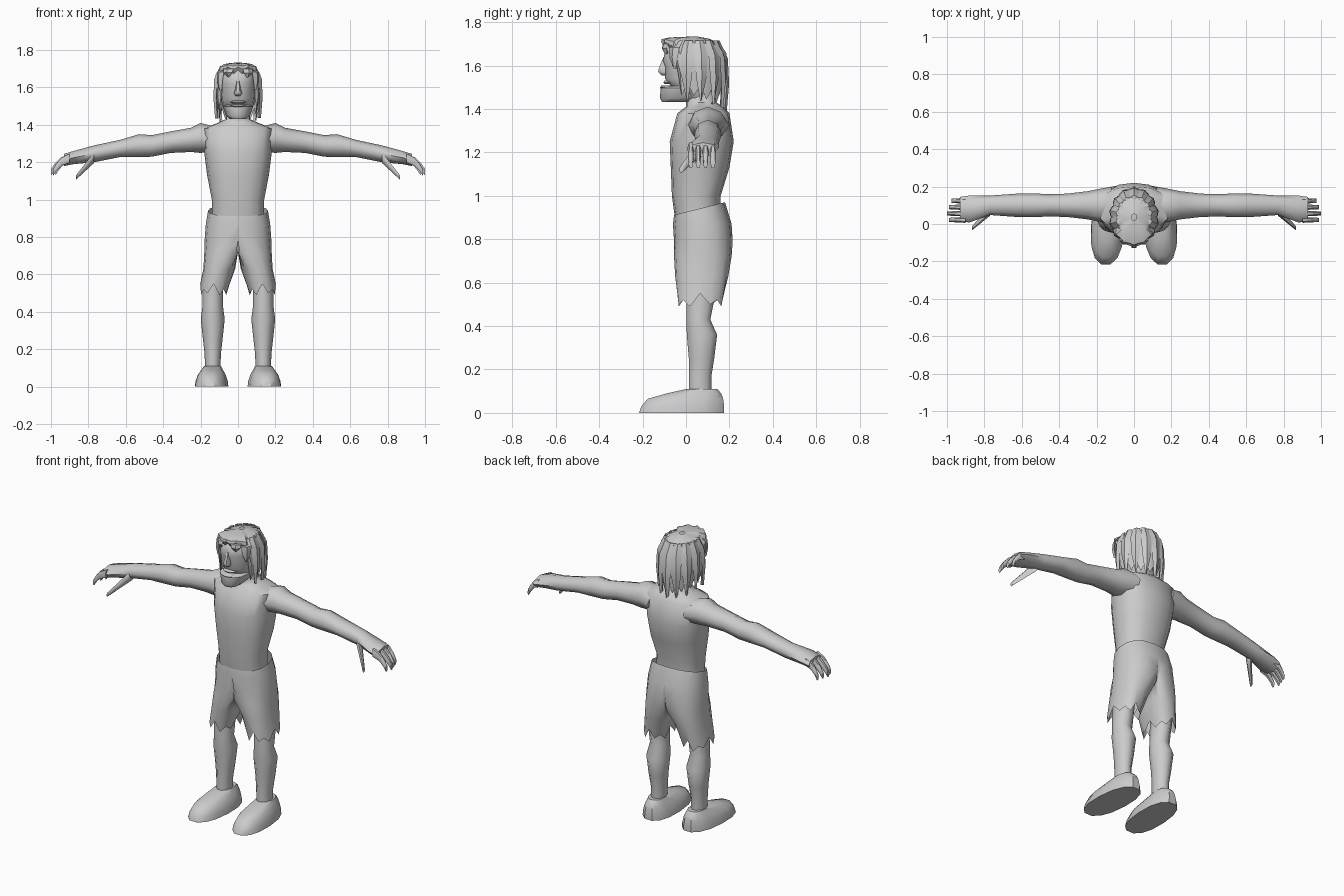
import bpy, bmesh, math, random
from math import sin, cos, pi, tau

if "Cube" in bpy.data.objects:
    bpy.data.objects.remove(bpy.data.objects["Cube"])

random.seed(4)
grey = bpy.data.materials.new("plain grey")
grey.use_nodes = True
grey.diffuse_color = (.6, .6, .6, 1)
shader = grey.node_tree.nodes["Principled BSDF"]
shader.inputs["Base Color"].default_value = grey.diffuse_color


def rounded(value, power):
    return math.copysign(abs(value) ** power, value)


def skin(name, rings, closed=True, mirrored=False, smooth=60):
    """Bridge rings of points into one smooth-shaded object."""
    mesh_data = bmesh.new()
    rows = [[mesh_data.verts.new(point) for point in ring] for ring in rings]
    count = len(rows[0])
    for lower, upper in zip(rows, rows[1:]):
        for i in range(count):
            j = (i + 1) % count
            mesh_data.faces.new((lower[i], lower[j], upper[j], upper[i]))
    if closed:
        mesh_data.faces.new(rows[0])
        mesh_data.faces.new(rows[-1])
    # Drop any hidden wall lying on the centre plane
    wall = [face for face in mesh_data.faces
            if all(abs(vert.co.x) < .0001 for vert in face.verts)]
    bmesh.ops.delete(mesh_data, geom=wall, context="FACES")
    bmesh.ops.remove_doubles(mesh_data, verts=mesh_data.verts, dist=.0005)
    bmesh.ops.recalc_face_normals(mesh_data, faces=mesh_data.faces)
    mesh = bpy.data.meshes.new(name)
    mesh_data.to_mesh(mesh)
    mesh_data.free()
    mesh.materials.append(grey)
    part = bpy.data.objects.new(name, mesh)
    bpy.context.collection.objects.link(part)
    if mirrored:
        part.modifiers.new("mirror", "MIRROR")
    bpy.ops.object.select_all(action="DESELECT")
    part.select_set(True)
    bpy.context.view_layer.objects.active = part
    bpy.ops.object.shade_smooth_by_angle(angle=math.radians(smooth))


def upright(profile, sides=12, power=.85, across=0):
    """Horizontal rings from (height, half width, front, back)."""
    rings = []
    for height, half, front, back in profile:
        middle, depth = (front + back) / 2, (back - front) / 2
        angles = [tau * i / sides for i in range(sides)]
        rings.append([(across + half * rounded(cos(a), power),
                       middle + depth * rounded(sin(a), power), height) for a in angles])
    return rings


def along(path, sides=8):
    """Rings facing sideways from (centre, half depth, half height)."""
    return [[(x, y + depth * cos(tau * i / sides), z + height * sin(tau * i / sides))
             for i in range(sides)] for (x, y, z), depth, height in path]


def mix(start, end, t):
    return start + (end - start) * t


# Torso and neck
skin("torso", upright([
    (.89, .14, -.05, .16), (1, .14, -.065, .16), (1.13, .165, -.07, .2),
    (1.25, .18, -.075, .22), (1.38, .19, -.04, .2), (1.41, .11, 0, .17),
    (1.43, .065, 0, .14), (1.5, .06, 0, .13)], sides=16))

# Shorts: half a pelvis that moves outward into a leg, then mirrored
shorts = []
for centre, row in zip((0, 0, .01, .06, .1, .13), upright([
        (.94, .16, -.055, .18), (.87, .172, -.06, .21), (.79, .168, -.055, .215),
        (.72, .12, -.055, .21), (.63, .085, -.05, .195), (.52, .072, -.04, .17)], sides=16)):
    shorts.append([(max(x + centre, 0), y, z) for x, y, z in row])
# The waist rises behind and the hem is ragged
shorts[0] = [(x, y, z + .25 * (y - .06)) for x, y, z in shorts[0]]
shorts[-1] = [(x, y, z + (.03, -.02, 0, -.03)[i % 4]) for i, (x, y, z) in enumerate(shorts[-1])]
skin("shorts", shorts, closed=False, mirrored=True)

# Legs
skin("legs", upright([
    (.6, .055, 0, .15), (.43, .055, 0, .115), (.36, .064, 0, .147),
    (.25, .052, .01, .133), (.17, .043, .01, .12), (.08, .042, .01, .12)],
    sides=10, power=1, across=.135), mirrored=True)

# Shoes, toes turned slightly outward
shoe = upright([(0, .09, -.22, .18), (.03, .086, -.21, .18), (.065, .074, -.18, .175),
                (.09, .058, -.09, .165), (.11, .046, 0, .145)], sides=14, across=.14)
skin("shoes", [[(x - y / 20, y, z) for x, y, z in row] for row in shoe],
     mirrored=True, smooth=40)

# Arms and palms: (reach, half depth, underside, upper side)
arm = [(.12, .1, 1.26, 1.39), (.2, .085, 1.25, 1.41), (.25, .075, 1.255, 1.385),
       (.36, .062, 1.25, 1.365), (.46, .06, 1.23, 1.345), (.53, .063, 1.227, 1.35),
       (.63, .062, 1.228, 1.32), (.77, .052, 1.2, 1.29), (.88, .072, 1.19, 1.26),
       (.93, .065, 1.18, 1.245)]
skin("arms", along([((x, .08 if x > .8 else .1, (low + high) / 2), depth, (high - low) / 2)
                    for x, depth, low, high in arm]), mirrored=True)

# Fingers, drooping at the tips
for i, name in enumerate(("index", "middle", "ring", "little")):
    reach = 1 - .012 * abs(i - 1)
    finger = [((mix(.9, reach, t), .022 + .034 * i, 1.222 - .075 * t * t),
               .016 - .005 * t, .027 - .006 * t) for t in (0, .5, .8, 1)]
    skin(name + "_finger", along(finger, sides=6), mirrored=True)
thumb = [((mix(.77, .865, t), mix(.07, -.022, t), mix(1.225, 1.12, t)),
          .026 - .015 * t, .034 - .02 * t) for t in (0, .4, .8, 1)]
skin("thumb", along(thumb, sides=6), mirrored=True)

# Head, jaw, lips and nose
skin("head", upright([
    (1.45, .06, -.02, .11), (1.51, .085, -.075, .15), (1.54, .09, -.1, .16),
    (1.59, .093, -.096, .165), (1.62, .094, -.108, .165), (1.67, .092, -.1, .16),
    (1.71, .06, -.06, .13)], sides=14))
skin("jaw", upright([(1.432, .045, -.11, .03), (1.45, .065, -.12, .06),
                     (1.497, .08, -.117, .08), (1.505, .07, -.09, .08)]), smooth=50)
for name, height, front in (("lower_lip", 1.5, -.12), ("upper_lip", 1.522, -.105)):
    skin(name, upright([(height + step * .008, .042 - .015 * abs(step),
                         front + .007 * abs(step), front + .05) for step in (-1, 0, 1)]))
skin("nose", upright([(1.555, .014, -.115, -.07), (1.57, .022, -.132, -.07),
                      (1.59, .015, -.128, -.07), (1.64, .01, -.105, -.07)], sides=6))


def scalp(angle, spread):
    """Point on the outline of the hair, scaled by spread."""
    return .118 * spread * cos(angle), .037 + .143 * spread * sin(angle)


def hem(angle):
    """Hair length: short over the brow, long at the sides and back."""
    facing = sin(angle)
    if facing < -.7:
        return 1.67
    return 1.6 if facing < -.45 else 1.46 - .04 * max(facing, 0)


# Hair shell with a ragged hem
columns = 28
hair = []
for level, spread in ((0, .12), (.04, .5), (.12, .8), (.3, 1), (.6, 1.02), (1, .92)):
    row = []
    for i in range(columns):
        angle = tau * i / columns
        ragged = .06 * (i % 2) * (.4 if sin(angle) < -.7 else 1)
        wave = 1 + .04 * (i % 2) * (level > .1)
        row.append((*scalp(angle, spread * wave), mix(1.733, hem(angle) + ragged, level)))
    hair.append(row)
skin("hair", hair, closed=False, smooth=30)

# Loose locks lying over the shell, parted at the middle of the brow
for k in range(1, 14):
    angle = -pi / 2 + tau * k / 14
    tip = hem(angle) - random.uniform(.01, .04)
    lock = []
    for level, spread, width in ((0, .75, .02), (.25, 1.02, .03), (.6, 1.06, .025), (1, .98, .003)):
        x, y = scalp(angle, spread)
        lock.append([(x - sin(angle) * side * width + cos(angle) * out,
                      y + cos(angle) * side * width + sin(angle) * out, mix(1.715, tip, level))
                     for side, out in ((-1, 0), (0, .01), (1, 0), (0, -.01))])
    skin("hair_lock_%d" % k, lock, smooth=30)
